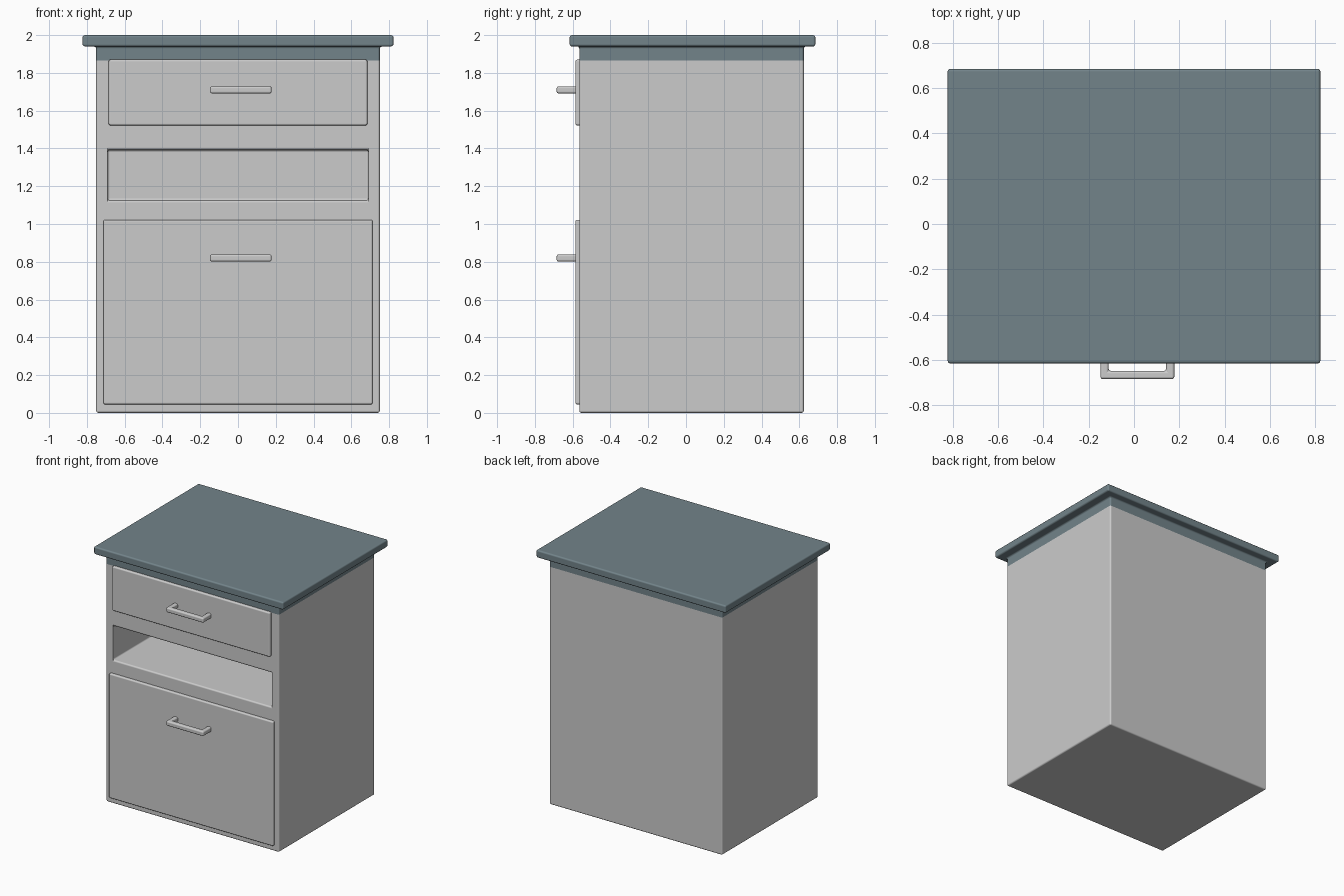
import bpy, bmesh
from mathutils import Vector

if "Cube" in bpy.data.objects:
    bpy.data.objects.remove(bpy.data.objects["Cube"])

teal = bpy.data.materials.new("teal_top")
teal.diffuse_color = (0.17, 0.23, 0.255, 1)
teal.use_nodes = True
teal.node_tree.nodes["Principled BSDF"].inputs["Base Color"].default_value = teal.diffuse_color


def finish(bm, name, bevel):
    """Turn a bmesh into a smooth-shaded object with rounded edges."""
    bmesh.ops.recalc_face_normals(bm, faces=bm.faces)
    me = bpy.data.meshes.new(name)
    bm.to_mesh(me)
    bm.free()
    ob = bpy.data.objects.new(name, me)
    bpy.context.collection.objects.link(ob)
    mod = ob.modifiers.new("rounded_edges", 'BEVEL')
    mod.width, mod.segments = bevel, 3
    mod.limit_method, mod.angle_limit = 'ANGLE', 0.5
    mod.harden_normals = True
    for p in me.polygons:
        p.use_smooth = True
    return ob


def set_rect(face, x, y0, y1, z):
    """Place a horizontal four-sided face on the given rectangle."""
    c = face.calc_center_median()
    for v in face.verts:
        v.co = Vector((x if v.co.x > c.x else -x, y1 if v.co.y > c.y else y0, z))


def extrude(bm, face):
    return bmesh.ops.extrude_discrete_faces(bm, faces=[face])["faces"][0]


def box(bm, x, y0, y1, z0, z1):
    bmesh.ops.create_cube(bm, size=1)
    for v in bm.verts:
        v.co = Vector((x if v.co.x > 0 else -x, y1 if v.co.y > 0 else y0,
                       z1 if v.co.z > 0 else z0))


# Cabinet: body, coloured neck and overhanging worktop in one shell
bm = bmesh.new()
BX, BY0, BY1 = 0.751, -0.565, 0.624
box(bm, BX, BY0, BY1, 0, 1.865)
top = max(bm.faces, key=lambda f: f.calc_center_median().z)
body_faces = [f for f in bm.faces if f is not top]
front = min(bm.faces, key=lambda f: f.calc_center_median().y)
top = extrude(bm, top)
set_rect(top, BX, BY0, BY1, 1.94)
top = extrude(bm, top)
set_rect(top, 0.823, -0.616, 0.685, 1.94)
top = extrude(bm, top)
set_rect(top, 0.823, -0.616, 0.685, 2.0)
for f in bm.faces:
    f.material_index = 0 if f in body_faces else 1

# Open shelf niche pushed into the front
bmesh.ops.inset_individual(bm, faces=[front], thickness=0.1)
mid = front.calc_center_median()
for v in front.verts:
    v.co.x = 0.69 if v.co.x > 0 else -0.69
    v.co.z = 1.392 if v.co.z > mid.z else 1.125
back = extrude(bm, front)
for v in back.verts:
    v.co.y = 0.55
cabinet = finish(bm, "cabinet", 0.012)
cabinet.data.materials.append(None)
cabinet.data.materials.append(teal)


# Drawer fronts
def drawer_front(name, x, z0, z1):
    bm = bmesh.new()
    box(bm, x, -0.586, -0.55, z0, z1)
    finish(bm, name, 0.01)


# Bracket handles: U outline extruded upwards, then rounded
def handle(name, z):
    x0, x1, y0, y1, t, h = -0.148, 0.178, -0.685, -0.57, 0.036, 0.019
    outline = [(x0, y1), (x0, y0), (x1, y0), (x1, y1),
               (x1 - t, y1), (x1 - t, y0 + t), (x0 + t, y0 + t), (x0 + t, y1)]
    bm = bmesh.new()
    face = bm.faces.new([bm.verts.new((x, y, z - h)) for x, y in outline])
    new = bmesh.ops.extrude_face_region(bm, geom=[face])["geom"]
    for v in new:
        if isinstance(v, bmesh.types.BMVert):
            v.co.z = z + h
    finish(bm, name, 0.011)


drawer_front("upper_drawer_front", 0.685, 1.522, 1.87)
drawer_front("lower_drawer_front", 0.713, 0.045, 1.022)
handle("upper_handle", 1.71)
handle("lower_handle", 0.82)
